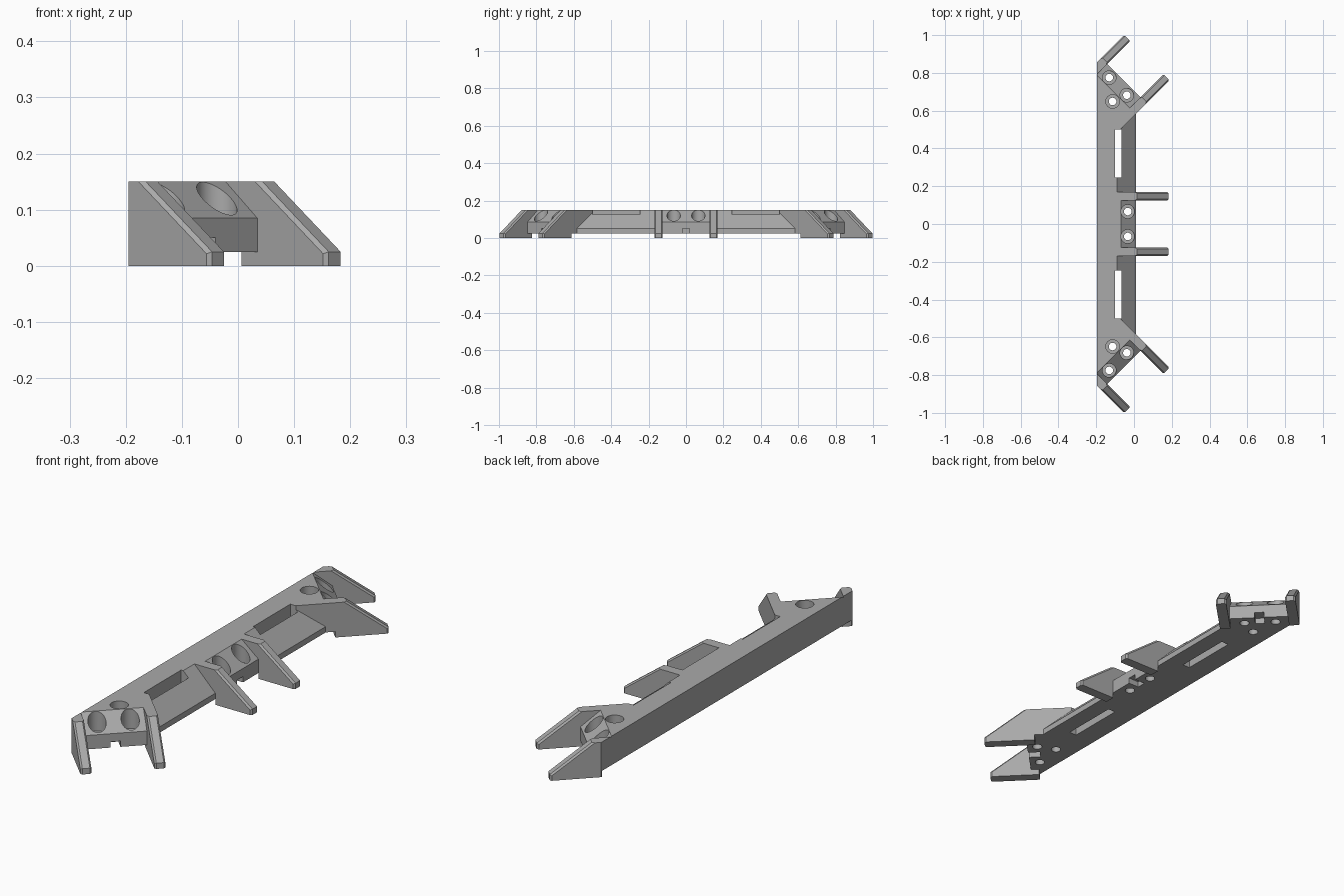
import bpy, bmesh, math
from mathutils import Matrix

if "Cube" in bpy.data.objects:
    bpy.data.objects.remove(bpy.data.objects["Cube"], do_unlink=True)

grey = bpy.data.materials.new("plain_grey")
grey.use_nodes = True
colour = (0.4, 0.4, 0.4, 1)
grey.diffuse_color = colour
grey.node_tree.nodes["Principled BSDF"].inputs["Base Color"].default_value = colour

HEIGHT, BASE, TIP = 0.15, 0.025, 0.173
BACK = -0.195


def add(name, bm, matrix):
    bmesh.ops.recalc_face_normals(bm, faces=bm.faces)
    mesh = bpy.data.meshes.new(name)
    bm.to_mesh(mesh)
    bm.free()
    mesh.transform(matrix)
    mesh.materials.append(grey)
    obj = bpy.data.objects.new(name, mesh)
    bpy.context.collection.objects.link(obj)
    return obj


def prism(name, profile, v0, v1, matrix=Matrix(), bevel=0):
    """Side profile in (depth, height), extruded sideways from v0 to v1."""
    bm = bmesh.new()
    face = bm.faces.new([bm.verts.new((u, v0, z)) for u, z in profile])
    moved = bmesh.ops.extrude_face_region(bm, geom=[face])["geom"]
    bmesh.ops.translate(bm, vec=(0, v1 - v0, 0),
                        verts=[g for g in moved if isinstance(g, bmesh.types.BMVert)])
    if bevel:
        # soften the long sloping edges and the tip corners
        edges = [e for e in bm.edges
                 if abs(e.verts[0].co.z - e.verts[1].co.z) > 0.01
                 and max(v.co.x for v in e.verts) > TIP - 0.001]
        bmesh.ops.bevel(bm, geom=edges, offset=bevel, segments=1, affect='EDGES')
    return add(name, bm, matrix)


def box(name, u0, u1, v0, v1, z0, z1, matrix=Matrix()):
    return prism(name, [(u0, z0), (u1, z0), (u1, z1), (u0, z1)], v0, v1, matrix)


def cylinder(name, radius, u, v, z0, z1, matrix):
    bm = bmesh.new()
    bmesh.ops.create_cone(bm, cap_ends=True, segments=40, radius1=radius, radius2=radius,
                          depth=z1 - z0, matrix=Matrix.Translation((u, v, (z0 + z1) / 2)))
    return add(name, bm, matrix)


solids, cutters = [], []


def screw_hole(u, v, m):
    cutters.append(cylinder("screw_hole", 0.02, u, v, -0.1, 0.1, m))
    cutters.append(cylinder("counterbore", 0.036, u, v, 0.065, 0.2, m))


def mount(name, x, y, angle, depth, feet):
    """Screw plate between two sloping legs."""
    m = Matrix.Translation((x, y, 0)) @ Matrix.Rotation(angle, 4, 'Z')
    plate = [(-depth, BASE), (0, BASE), (0, 0.085), (-0.08, HEIGHT), (-depth, HEIGHT)]
    solids.append(prism(name + "_plate", plate, -0.14, 0.14, m))
    for side, foot in zip((-1, 1), feet):
        leg = [(-depth, BASE), (foot, BASE), (foot, 0), (TIP, 0),
               (TIP, BASE), (0.006, HEIGHT), (-depth, HEIGHT)]
        v0, v1 = sorted((side * 0.125, side * 0.169))
        solids.append(prism(name + "_leg", leg, v0, v1, m, 0.007))
        screw_hole(-0.043, side * 0.066, m)
    cutters.append(box("cable_notch", -0.05, 0.02, -0.02, 0.02, -0.02, 0.05, m))
    return m


# long bar with sloping front
bar = prism("wall_bracket", [(BACK, BASE), (0.01, BASE), (0.01, 0.05),
                             (-0.09, HEIGHT), (BACK, HEIGHT)], -0.585, 0.585)

# centre mount and two angled end mounts
mount("centre", 0.01, 0, 0, 0.11, (0, 0))
for s in (-1, 1):
    feet = (-0.04, -0.035)[::s]
    m = mount("end", -0.054, s * 0.759, s * math.pi / 4, 0.45, feet)
    screw_hole(-0.12, -s * 0.036, m)
    y0, y1 = sorted((s * 0.245, s * 0.5))
    cutters.append(box("long_slot", -0.1, -0.065, y0, y1, -0.1, 0.3))

# flat back
cutters.append(box("back_trim", BACK - 1, BACK, -2, 2, -1, 1))

# join the solids, then cut the openings
for operation, group in (('UNION', solids), ('DIFFERENCE', cutters)):
    for part in group:
        mod = bar.modifiers.new(part.name, 'BOOLEAN')
        mod.operation, mod.object, mod.solver = operation, part, 'EXACT'
bpy.context.view_layer.update()
graph = bpy.context.evaluated_depsgraph_get()
result = bpy.data.meshes.new_from_object(bar.evaluated_get(graph))
bar.modifiers.clear()
bar.data = result
for part in solids + cutters:
    bpy.data.objects.remove(part, do_unlink=True)

# smooth hole walls, crisp edges
bpy.ops.object.select_all(action='DESELECT')
bar.select_set(True)
bpy.context.view_layer.objects.active = bar
bpy.ops.object.shade_smooth_by_angle(angle=math.radians(25))
